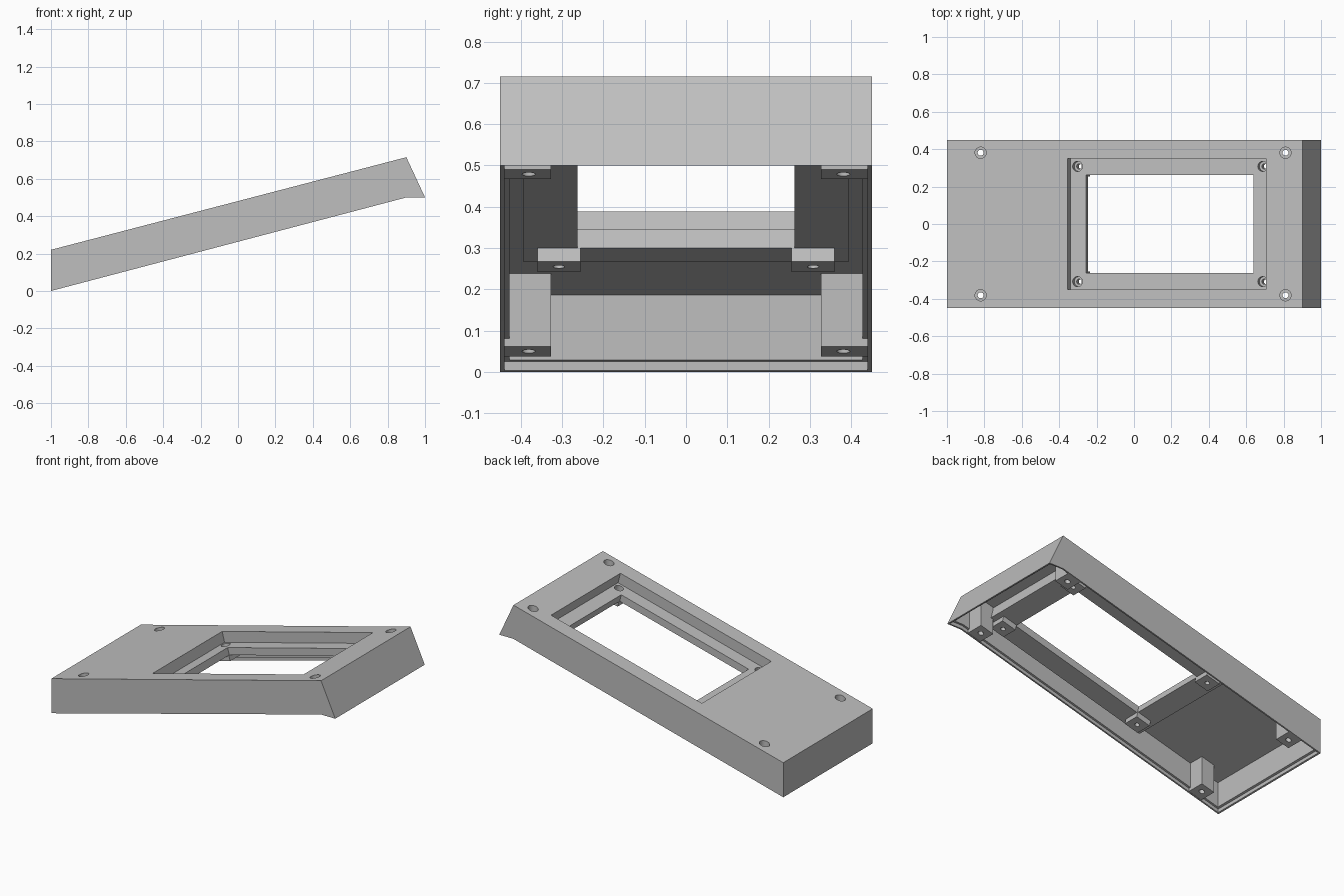
import bpy, bmesh, math
from mathutils import Matrix, Vector

cube = bpy.data.objects.get("Cube")
if cube:
    bpy.data.objects.remove(cube, do_unlink=True)

grey = bpy.data.materials.new("light_grey_plastic")
grey.use_nodes = True
grey.diffuse_color = (0.52, 0.52, 0.52, 1)
grey.node_tree.nodes["Principled BSDF"].inputs["Base Color"].default_value = grey.diffuse_color

# Sloped top face: starts at height TOP on the low end and rises to the high end
TOP, SLOPE = 0.22, 0.495 / 1.9
ANGLE = math.atan(SLOPE)
TILT = Matrix.Translation((-1, 0, TOP)) @ Matrix.Rotation(-ANGLE, 4, 'Y')


def top(x):
    return TOP + (x + 1) * SLOPE


def rim(x):
    return (x + 1) * 0.5 / 1.9


def end(z):
    return 1 - (z - 0.5) * 0.1 / 0.215


def along(x, depth=0):
    """Distance along the slope for a point at x and a depth below the top face."""
    return (x + 1 - depth * math.sin(ANGLE)) / math.cos(ANGLE)


def finish(name, bm):
    bmesh.ops.recalc_face_normals(bm, faces=bm.faces)
    mesh = bpy.data.meshes.new(name)
    bm.to_mesh(mesh)
    bm.free()
    mesh.materials.append(grey)
    ob = bpy.data.objects.new(name, mesh)
    bpy.context.collection.objects.link(ob)
    return ob


def prism(name, profile, y0, y1):
    """Side profile in x and z, extruded across y."""
    bm = bmesh.new()
    face = bm.faces.new([bm.verts.new((x, y0, z)) for x, z in profile])
    ext = bmesh.ops.extrude_face_region(bm, geom=[face])
    verts = [v for v in ext["geom"] if isinstance(v, bmesh.types.BMVert)]
    bmesh.ops.translate(bm, verts=verts, vec=(0, y1 - y0, 0))
    return finish(name, bm)


def slope_box(name, u0, u1, y0, y1, d0, d1):
    """Box aligned with the sloped face, between two depths below it."""
    ob = prism(name, [(u0, -d0), (u1, -d0), (u1, -d1), (u0, -d1)], y0, y1)
    ob.data.transform(TILT)
    return ob


def cylinder(name, radius, z0, z1, matrix):
    bm = bmesh.new()
    bmesh.ops.create_cone(bm, cap_ends=True, segments=32, radius1=radius,
                          radius2=radius, depth=z1 - z0)
    bmesh.ops.translate(bm, verts=bm.verts, vec=(0, 0, (z0 + z1) / 2))
    bm.transform(matrix)
    return finish(name, bm)


def combine(tool, operation):
    tool.hide_render = True
    mod = case.modifiers.new(tool.name, 'BOOLEAN')
    mod.operation, mod.solver, mod.object = operation, 'EXACT', tool
    bpy.context.view_layer.objects.active = case
    bpy.ops.object.modifier_apply(modifier=mod.name)
    bpy.data.objects.remove(tool, do_unlink=True)


def cut(tool):
    combine(tool, 'DIFFERENCE')


def add(tool):
    combine(tool, 'UNION')


# Outer shell
case = prism("sloped_case", [(-1, 0), (-1, TOP), (0.9, top(0.9)), (1, 0.5), (0.9, 0.5)], -0.45, 0.45)

# Hollow inside, open below
WALL, PLATE = 0.023, 0.04
hi_x = 0.9 - WALL + 0.018
hi_z = top(hi_x) - PLATE
low_x = -1 + WALL
cut(prism("cavity", [(low_x, -0.1), (low_x, top(low_x) - PLATE), (hi_x, hi_z),
                     (end(0.4) - 0.026, 0.4)], -0.427, 0.427))

# Rebate around the bottom rim
LIP, STEP = 0.01, 0.022
cut(prism("rim_rebate", [(-1 + LIP, -0.1), (-1 + LIP, rim(-1 + LIP) + STEP), (0.9, 0.5 + STEP),
                         (end(0.5 + STEP) - LIP, 0.5 + STEP), (end(0.4) - LIP, 0.4)], -0.44, 0.44))

# Sunken screen frame with its window
FLOOR, UNDER, FOOT = 0.067, 0.113, 0.148
add(slope_box("frame_block", along(-0.40), along(0.752), -0.395, 0.395, 0.02, UNDER))
cut(slope_box("frame_recess", along(-0.356), along(0.706), -0.349, 0.349, -0.1, FLOOR))
cut(slope_box("window", along(-0.257, FLOOR), along(0.64, FLOOR), -0.263, 0.263, 0, 0.2))

# Screw posts under the frame corners
FRAME_SCREWS = [(x, s) for x in (-0.302, 0.688) for s in (-1, 1)]
for x, s in FRAME_SCREWS:
    u = along(x, FLOOR)
    y0, y1 = sorted((s * 0.255, s * 0.36))
    add(slope_box("frame_post", u - 0.049, u + 0.049, y0, y1, UNDER - 0.003, FOOT))

# Upright screw posts in the case corners
CASE_SCREWS = [(x, s) for x in (-0.82, 0.81) for s in (-1, 1)]
for x, s in CASE_SCREWS:
    a, b = x - 0.045, x + 0.045
    y0, y1 = sorted((s * 0.327, s * 0.444))
    add(prism("case_post", [(a, rim(a) + 0.002), (a, top(a) - 0.02),
                            (b, top(b) - 0.02), (b, rim(b) + 0.002)], y0, y1))

# Stepped screw holes, upright in the case and square to the frame floor
for x, s in CASE_SCREWS:
    place = Matrix.Translation((x, s * 0.381, top(x)))
    cut(cylinder("case_hole", 0.016, -0.4, 0.1, place))
    cut(cylinder("case_hole_head", 0.03, -0.1, 0.1, place))
for x, s in FRAME_SCREWS:
    place = TILT @ Matrix.Translation((along(x, FLOOR), s * 0.308, -FLOOR))
    cut(cylinder("frame_hole", 0.014, -0.2, 0.02, place))
    cut(cylinder("frame_hole_head", 0.027, -0.035, 0.02, place))

# Crisp edges with round holes
bpy.ops.object.select_all(action='DESELECT')
case.select_set(True)
bpy.context.view_layer.objects.active = case
bpy.ops.object.shade_smooth_by_angle(angle=math.radians(25))
